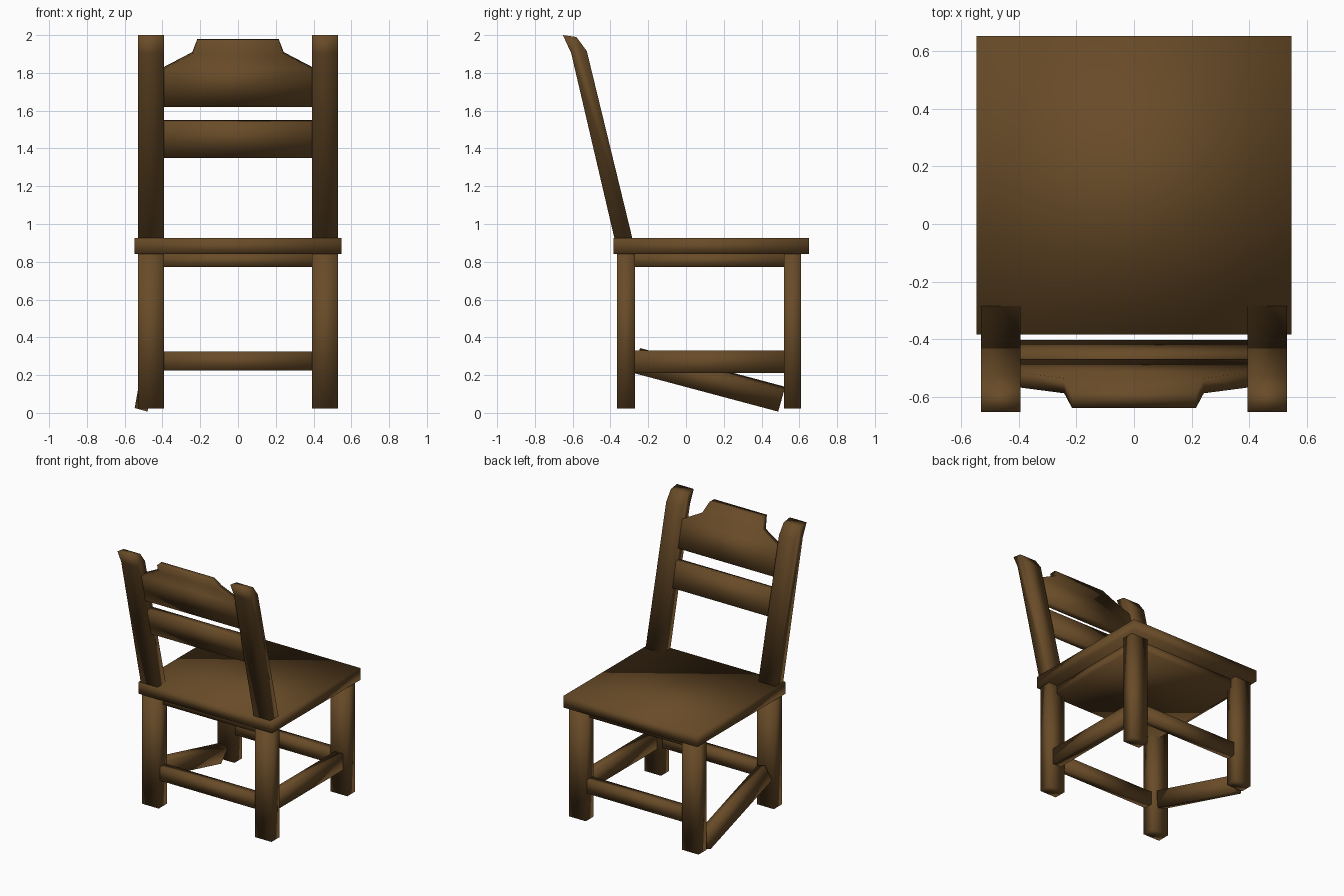
import bpy, bmesh
from mathutils import Vector, Matrix

if "Cube" in bpy.data.objects:
    bpy.data.objects.remove(bpy.data.objects["Cube"])

wood = bpy.data.materials.new("dark brown wood")
wood.diffuse_color = (0.14, 0.071, 0.021, 1)
wood.use_nodes = True
wood.node_tree.nodes["Principled BSDF"].inputs["Base Color"].default_value = wood.diffuse_color


def finish(name, bm):
    bmesh.ops.recalc_face_normals(bm, faces=bm.faces[:])
    for f in bm.faces:
        f.smooth = True  # soft shading across the box edges
    mesh = bpy.data.meshes.new(name)
    bm.to_mesh(mesh)
    bm.free()
    mesh.materials.append(wood)
    obj = bpy.data.objects.new(name, mesh)
    bpy.context.collection.objects.link(obj)
    return obj


def box(name, x, y, z):
    """Box from (min, max) ranges."""
    bm = bmesh.new()
    bmesh.ops.create_cube(bm, size=1)
    for v in bm.verts:
        v.co = [r[0] if c < 0 else r[1] for c, r in zip(v.co, (x, y, z))]
    return finish(name, bm)


def loft(name, rows):
    """Board from rows of (z, half width, front y, back y)."""
    bm = bmesh.new()
    rings = [[bm.verts.new(p) for p in ((-w, f, z), (w, f, z), (w, b, zb), (-w, b, zb))]
             for z, w, f, b, zb in rows]
    for lo, hi in zip(rings, rings[1:]):
        for i in range(4):
            j = (i + 1) % 4
            bm.faces.new((lo[i], lo[j], hi[j], hi[i]))
    bm.faces.new(rings[0])
    bm.faces.new(rings[-1])
    return finish(name, bm)


def extrude_x(name, profile, x0, x1):
    """Prism along x from a (y, z) profile."""
    bm = bmesh.new()
    face = bm.faces.new([bm.verts.new((x0, y, z)) for y, z in profile])
    geom = bmesh.ops.extrude_face_region(bm, geom=[face])["geom"]
    verts = [g for g in geom if isinstance(g, bmesh.types.BMVert)]
    bmesh.ops.translate(bm, verts=verts, vec=(x1 - x0, 0, 0))
    return finish(name, bm)


# Seat and the block under it
box("seat", (-0.547, 0.547), (-0.383, 0.652), (0.84, 0.926))
box("seat_support", (-0.46, 0.46), (-0.315, 0.565), (0.773, 0.842))

# Legs and slanted posts with bent tips
post = [(-0.378, 0.92), (-0.283, 0.92), (-0.525, 1.915),
        (-0.58, 1.99), (-0.652, 2.0), (-0.608, 1.905)]
for side, s in (("left", -1), ("right", 1)):
    x = sorted((s * 0.393, s * 0.53))
    box(f"{side}_backrest_leg", x, (-0.365, -0.27), (0.024, 0.842))
    box(f"{side}_open_side_leg", x, (0.52, 0.61), (0.024, 0.842))
    extrude_x(f"{side}_backrest_post", post, *x)

# Backrest slats; the upper one has a stepped crest following the post bend
loft("lower_slat", [(1.35, 0.395, -0.455, -0.402, 1.362),
                    (1.538, 0.395, -0.50, -0.447, 1.55)])
loft("upper_slat", [(1.62, 0.395, -0.52, -0.468, 1.63),
                    (1.82, 0.395, -0.567, -0.515, 1.83),
                    (1.90, 0.242, -0.587, -0.535, 1.91),
                    (1.977, 0.215, -0.638, -0.585, 1.98)])

# Stretchers between the legs
for name, y in (("backrest_stretcher", -0.317), ("open_side_stretcher", 0.565)):
    box(name, (-0.395, 0.395), (y - 0.033, y + 0.033), (0.225, 0.325))
box("right_stretcher", (0.428, 0.496), (-0.272, 0.522), (0.21, 0.33))

# Broken stretcher, fallen to the floor at one end
a, b = Vector((-0.46, -0.26, 0.277)), Vector((-0.497, 0.505, 0.073))
d = (b - a).normalized()
up = Vector((0.27, 0, 0.96))
up = (up - d * up.dot(d)).normalized()
side = d.cross(up)
h = (b - a).length / 2
broken = box("broken_stretcher", (-0.035, 0.035), (-h, h), (-0.061, 0.061))
rot = Matrix((side, d, up)).transposed().to_4x4()
broken.data.transform(Matrix.Translation((a + b) / 2) @ rot)
